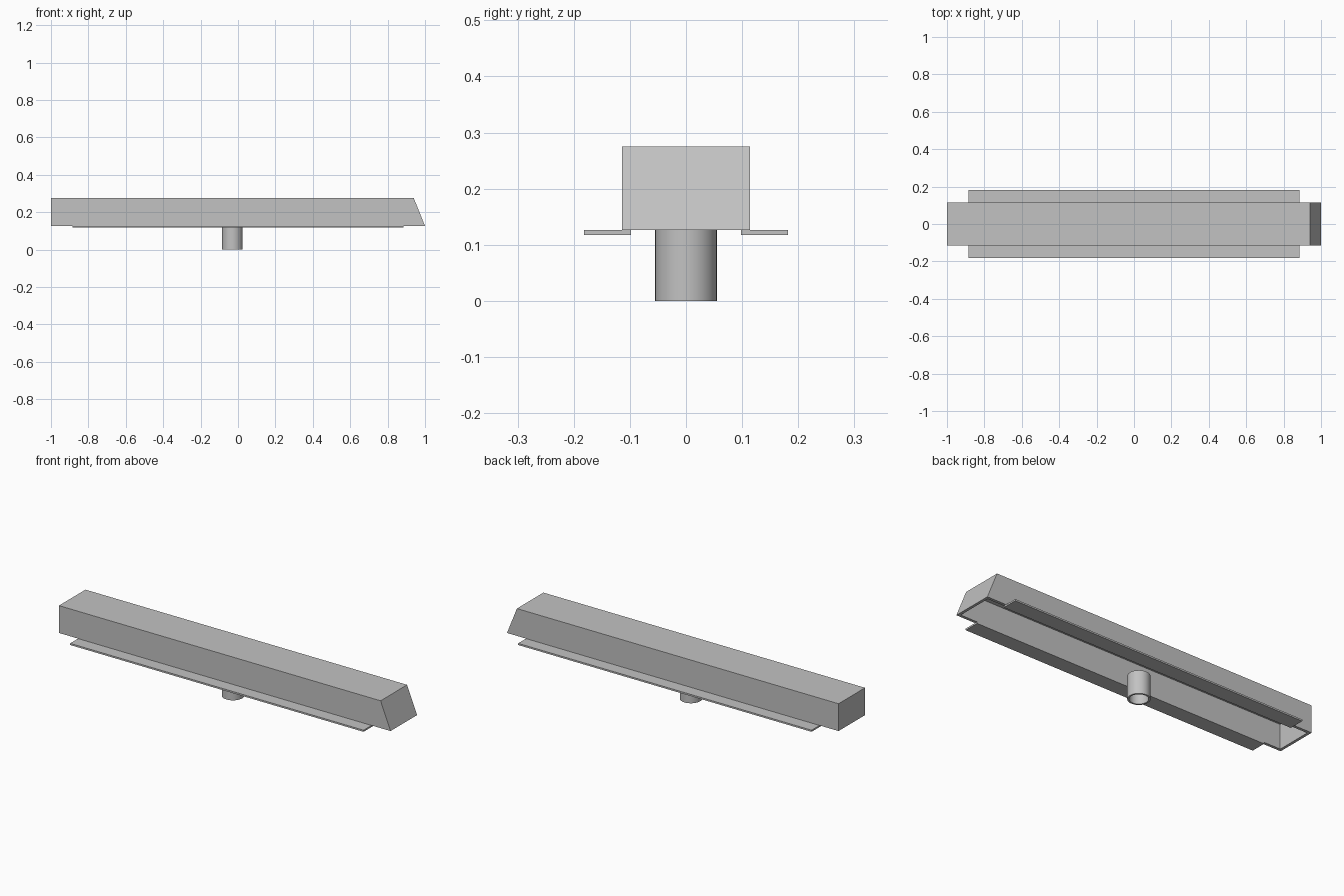
import bpy
import bmesh

cube = bpy.data.objects.get("Cube")
if cube:
    bpy.data.objects.remove(cube, do_unlink=True)

grey = bpy.data.materials.new("plain grey")
grey.use_nodes = True
COLOUR = (0.54, 0.54, 0.54, 1)
grey.diffuse_color = COLOUR
grey.node_tree.nodes["Principled BSDF"].inputs["Base Color"].default_value = COLOUR

WALL = 0.015      # sheet thickness of the channel
BASE = 0.126      # height of the channel's open rim
TOP = 0.275
HALF = 0.114      # half width of the channel
SLANT = 0.06      # how far the left end leans in


def finish(bm, name):
    bmesh.ops.recalc_face_normals(bm, faces=bm.faces)
    mesh = bpy.data.meshes.new(name)
    bm.to_mesh(mesh)
    bm.free()
    mesh.materials.append(grey)
    obj = bpy.data.objects.new(name, mesh)
    bpy.context.scene.collection.objects.link(obj)
    return obj


def ring(bm, x0, x1, y, z):
    return [bm.verts.new(p) for p in ((x0, -y, z), (x1, -y, z), (x1, y, z), (x0, y, z))]


def bridge(bm, a, b):
    n = len(a)
    for i in range(n):
        j = (i + 1) % n
        bm.faces.new((a[i], a[j], b[j], b[i]))


# Hollow channel, open underneath, with one slanted end
bm = bmesh.new()
lean = SLANT * (TOP - WALL - BASE) / (TOP - BASE)
inner_x = 1 - WALL
rings = [
    ring(bm, -1, 1 - SLANT, HALF, TOP),
    ring(bm, -1, 1, HALF, BASE),
    ring(bm, -inner_x, inner_x, HALF - WALL, BASE),
    ring(bm, -inner_x, inner_x - lean, HALF - WALL, TOP - WALL),
]
for a, b in zip(rings, rings[1:]):
    bridge(bm, a, b)
bm.faces.new(rings[0])
bm.faces.new(rings[-1])
finish(bm, "channel_cover")

# Thin flanges along both long rims
for side, name in ((-1, "front_flange"), (1, "back_flange")):
    bm = bmesh.new()
    bmesh.ops.create_cube(bm, size=1)
    bmesh.ops.scale(bm, vec=(1.77, 0.084, 0.009), verts=bm.verts)
    bmesh.ops.translate(bm, vec=(0, side * 0.14, 0.1215), verts=bm.verts)
    finish(bm, name)

# Open tube below the middle
bm = bmesh.new()
loops = []
for radius, z in ((0.055, 0), (0.055, BASE), (0.046, BASE), (0.046, 0)):
    loops.append(bmesh.ops.create_circle(bm, segments=48, radius=radius)["verts"])
    bmesh.ops.translate(bm, vec=(-0.03, 0, z), verts=loops[-1])
for i, loop in enumerate(loops):
    bridge(bm, loop, loops[(i + 1) % len(loops)])
tube = finish(bm, "outlet_tube")
bpy.ops.object.select_all(action="DESELECT")
tube.select_set(True)
bpy.context.view_layer.objects.active = tube
bpy.ops.object.shade_smooth_by_angle()
